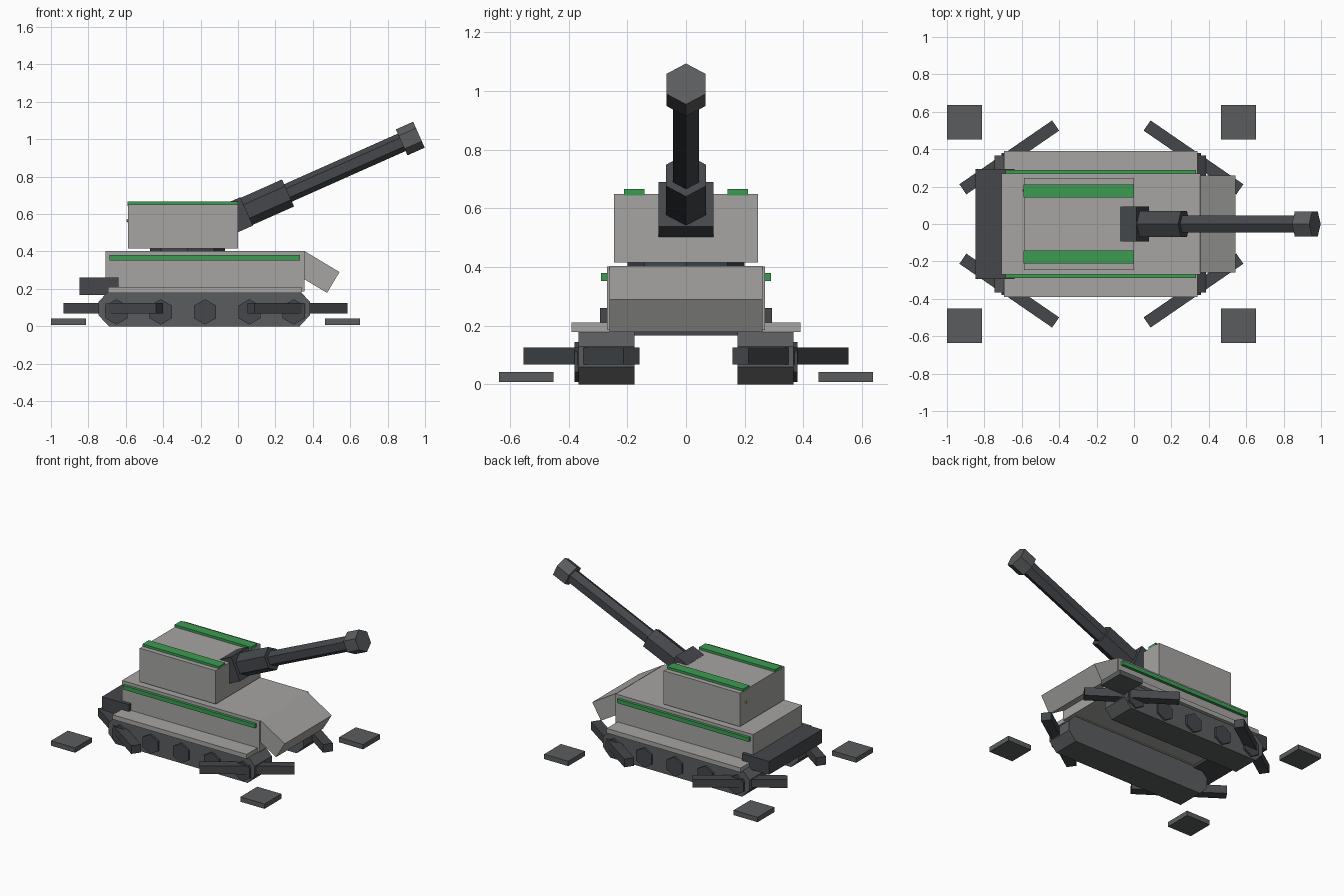
import bpy, bmesh
from math import sin, cos, pi, radians
from mathutils import Matrix, Vector

if "Cube" in bpy.data.objects:
    bpy.data.objects.remove(bpy.data.objects["Cube"])


def material(name, color):
    m = bpy.data.materials.new(name)
    m.diffuse_color = color
    m.use_nodes = True
    m.node_tree.nodes["Principled BSDF"].inputs["Base Color"].default_value = m.diffuse_color
    return m


HULL = material("hull_grey", (0.38, 0.375, 0.36, 1))
MID = material("track_grey", (0.105, 0.108, 0.112, 1))
DARK = material("gun_grey", (0.058, 0.063, 0.07, 1))
GREEN = material("green_trim", (0.045, 0.33, 0.085, 1))
ORANGE = material("orange_lamp", (0.9, 0.4, 0.05, 1))


def finish(name, bm, mat):
    bmesh.ops.recalc_face_normals(bm, faces=bm.faces)
    mesh = bpy.data.meshes.new(name)
    bm.to_mesh(mesh)
    bm.free()
    ob = bpy.data.objects.new(name, mesh)
    bpy.context.collection.objects.link(ob)
    mesh.materials.append(mat)
    return ob


def box(name, center, size, mat, rot=None):
    bm = bmesh.new()
    bmesh.ops.create_cube(bm, size=1)
    m = Matrix.Translation(center) @ (rot or Matrix()) @ Matrix.Diagonal((*size, 1))
    bm.transform(m)
    return finish(name, bm, mat)


def span(name, x, y, z, mat):
    pairs = (x, y, z)
    return box(name, [(a + b) / 2 for a, b in pairs], [b - a for a, b in pairs], mat)


def prism(name, profile, center, depth, axes, mat):
    """Extrude a flat profile along the third axis, centred on center."""
    u, v, w = map(Vector, axes)
    bm = bmesh.new()
    base = Vector(center) - w * depth / 2
    face = bm.faces.new([bm.verts.new(base + u * a + v * b) for a, b in profile])
    ext = bmesh.ops.extrude_face_region(bm, geom=[face])
    verts = [g for g in ext["geom"] if isinstance(g, bmesh.types.BMVert)]
    bmesh.ops.translate(bm, verts=verts, vec=w * depth)
    return finish(name, bm, mat)


def ngon(n, r):
    return [(r * cos(pi / 2 + 2 * pi * i / n), r * sin(pi / 2 + 2 * pi * i / n)) for i in range(n)]


SIDE = ((1, 0, 0), (0, 0, 1), (0, -1, 0))

# Hull, sloped nose plate and rear engine box
span("hull", (-0.708, 0.355), (-0.27, 0.27), (0.185, 0.402), HULL)
span("engine_box", (-0.847, -0.638), (-0.293, 0.293), (0.167, 0.26), DARK)
tilt = radians(31)
along = Vector((cos(tilt), 0, -sin(tilt)))
down = Vector((-sin(tilt), 0, -cos(tilt)))
nose_center = Vector((0.543, 0, 0.29)) - along * 0.11 + down * 0.065
box("nose_plate", nose_center, (0.22, 0.52, 0.13), HULL, Matrix.Rotation(tilt, 4, 'Y'))

# Running gear, mirrored on both sides
track = [(-0.69, 0), (0.33, 0), (0.385, 0.06), (0.385, 0.13),
         (0.335, 0.185), (-0.695, 0.185), (-0.747, 0.13), (-0.747, 0.06)]
for s, side in ((-1, "front"), (1, "back")):
    prism(f"track_{side}", track, (0, s * 0.271, 0), 0.19, SIDE, MID)
    box(f"fender_{side}", (-0.178, s * 0.28, 0.195), (1.036, 0.22, 0.032), HULL)
    box(f"hull_strip_{side}", (-0.178, s * 0.276, 0.366), (1.02, 0.026, 0.028), GREEN)
    box(f"turret_strip_{side}", (-0.295, s * 0.177, 0.655), (0.59, 0.07, 0.022), GREEN)
    for i in range(5):
        prism(f"wheel_{side}_{i}", ngon(6, 0.068), (-0.65 + i * 0.237, s * 0.355, 0.077),
              0.05, SIDE, DARK)
    # Stabiliser legs and ground pads
    for e, leg_x, pad_x, end in ((1, 0.318, 0.558, "nose"), (-1, -0.667, -0.907, "tail")):
        box(f"leg_{side}_{end}", (leg_x, s * 0.356, 0.097), (0.602, 0.066, 0.057), DARK,
            Matrix.Rotation(radians(-34.5) * s * e, 4, 'Z'))
        box(f"pad_{side}_{end}", (pad_x, s * 0.544, 0.025), (0.186, 0.186, 0.034), MID)

# Turret
prism("turret_ring", ngon(8, 0.2), (-0.27, 0, 0.405), 0.06,
      ((1, 0, 0), (0, 1, 0), (0, 0, 1)), DARK)
span("turret", (-0.588, 0), (-0.246, 0.246), (0.416, 0.65), HULL)
bm = bmesh.new()
bmesh.ops.create_icosphere(bm, subdivisions=1, radius=0.01,
                           matrix=Matrix.Translation((-0.588, 0.18, 0.565)))
finish("rear_lamp", bm, ORANGE)

# Raised gun, built along one tilted axis
a = radians(24)
d = Vector((cos(a), 0, sin(a)))
GUN = ((0, 1, 0), (-sin(a), 0, cos(a)), d)
pivot = Vector((0.0025, 0, 0.595))


def gun_part(name, profile, t0, t1, mat):
    prism(name, profile, pivot + d * (t0 + t1) / 2, t1 - t0, GUN, mat)


block = [(-0.094, -0.083), (0.094, -0.083), (0.094, 0.083), (-0.094, 0.083)]
gun_part("mantlet", block, -0.048, 0.048, DARK)
gun_part("gun_sleeve", ngon(6, 0.079), 0.04, 0.29, DARK)
gun_part("barrel", ngon(6, 0.051), 0.05, 1.045, DARK)
gun_part("muzzle", ngon(6, 0.076), 0.955, 1.056, MID)
